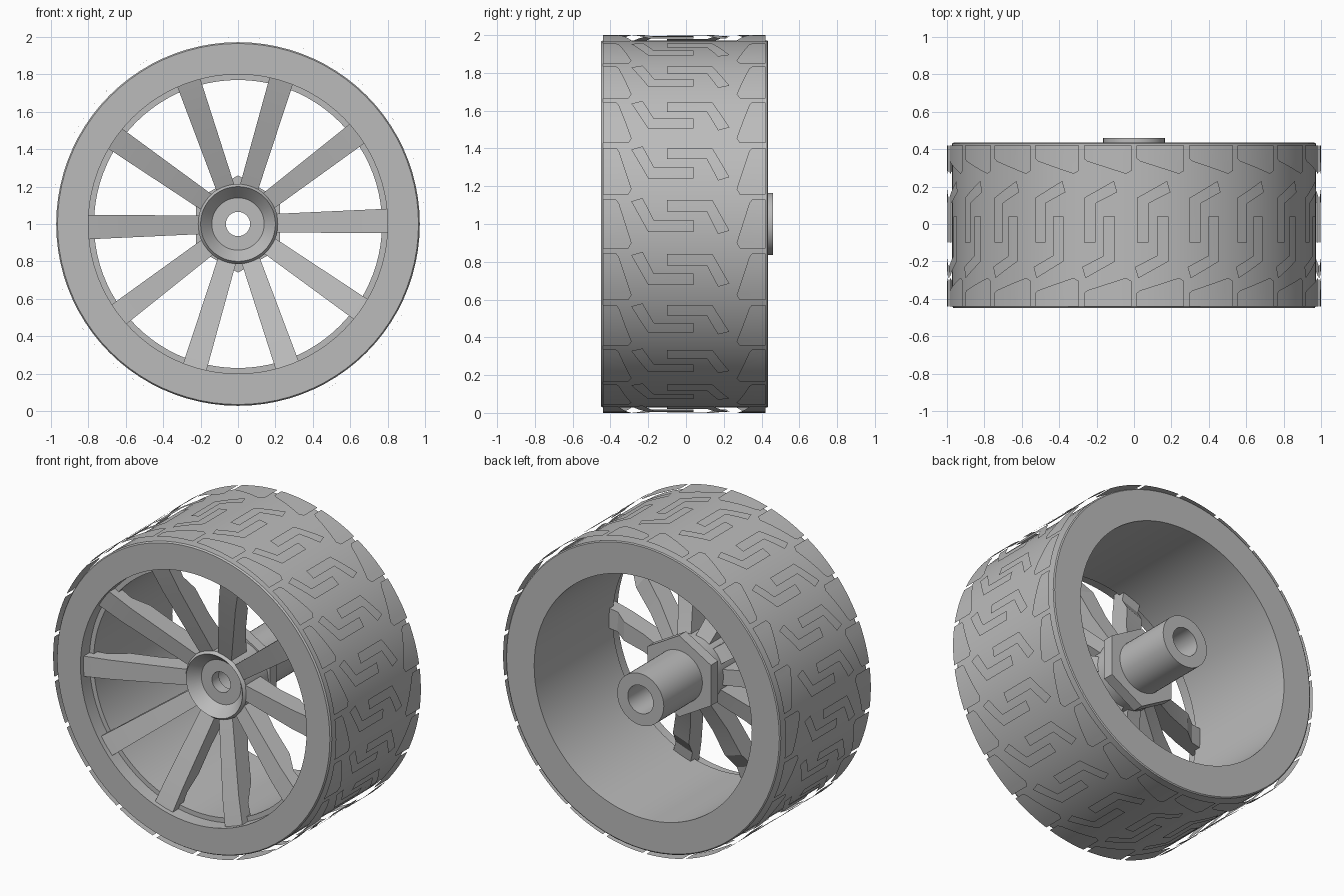
import bpy, bmesh, math
from mathutils import Matrix, Vector

cube = bpy.data.objects.get("Cube")
if cube:
    bpy.data.objects.remove(cube, do_unlink=True)

grey = bpy.data.materials.new("plain_grey")
grey.use_nodes = True
grey.diffuse_color = (0.5, 0.5, 0.5, 1)
grey.node_tree.nodes["Principled BSDF"].inputs["Base Color"].default_value = (0.5, 0.5, 0.5, 1)

AXLE = Vector((0, 0, 1))
TREADS = 22
SPOKES = 10


def finish(name, bm, recalc=True, angle=30):
    """Turn a bmesh built around the y axis into an object at axle height."""
    if recalc:
        bmesh.ops.recalc_face_normals(bm, faces=bm.faces)
    bmesh.ops.translate(bm, verts=bm.verts, vec=AXLE)
    mesh = bpy.data.meshes.new(name)
    bm.to_mesh(mesh)
    bm.free()
    mesh.materials.append(grey)
    obj = bpy.data.objects.new(name, mesh)
    bpy.context.collection.objects.link(obj)
    bpy.ops.object.select_all(action='DESELECT')
    obj.select_set(True)
    bpy.context.view_layer.objects.active = obj
    bpy.ops.object.shade_smooth_by_angle(angle=math.radians(angle))
    return obj


def lathe(name, profile, segs, turn=0.0):
    """Revolve a closed (radius, y) profile about the y axis."""
    bm = bmesh.new()
    rings = []
    for i in range(segs):
        a = turn + math.tau * i / segs
        rings.append([bm.verts.new((r * math.cos(a), y, r * math.sin(a))) for r, y in profile])
    n = len(profile)
    for i in range(segs):
        p, q = rings[i], rings[(i + 1) % segs]
        for j in range(n):
            k = (j + 1) % n
            bm.faces.new((p[j], p[k], q[k], q[j]))
    return finish(name, bm)


def repeat_around(bm, count):
    """Copy everything in the bmesh evenly about the y axis."""
    base = bm.verts[:] + bm.edges[:] + bm.faces[:]
    for i in range(1, count):
        new = bmesh.ops.duplicate(bm, geom=base)["geom"]
        verts = [g for g in new if isinstance(g, bmesh.types.BMVert)]
        bmesh.ops.rotate(bm, verts=verts, cent=(0, 0, 0),
                         matrix=Matrix.Rotation(math.tau * i / count, 3, 'Y'))


def tread(name, outline, chamfer):
    """Raise a (y, arc) outline with sloped sides, wrap it and repeat it."""
    bm = bmesh.new()
    face = bm.faces.new([bm.verts.new((y, u, 0)) for y, u in outline])
    face.normal_update()
    if face.normal.z < 0:
        face.normal_flip()
    bmesh.ops.inset_region(bm, faces=[face], thickness=chamfer, depth=0)
    for v in face.verts:
        v.co.z = 0.04
    # cut across the arc so the piece can follow the curve
    for i in range(-2, 4):
        bmesh.ops.bisect_plane(bm, geom=bm.verts[:] + bm.edges[:] + bm.faces[:],
                               plane_co=(0, i * 0.043 + 0.005, 0), plane_no=(0, 1, 0))
    for v in bm.verts:
        y, u, w = v.co
        r = 0.96 + w
        v.co = (r * math.cos(u), y, r * math.sin(u))
    repeat_around(bm, TREADS)
    return finish(name, bm, recalc=False, angle=20)


# Tyre body and rim barrel
lathe("tyre", [(0.855, -0.45), (0.965, -0.45), (0.972, -0.44), (0.972, 0.43),
               (0.965, 0.435), (0.855, 0.435)], 88)
lathe("rim", [(0.80, -0.45), (0.855, -0.45), (0.855, 0.435), (0.77, 0.435),
              (0.77, -0.36), (0.80, -0.36)], 88)

# Shoulder blocks on both edges
block = [(-0.44, -0.129), (-0.305, -0.129), (-0.288, -0.10), (-0.355, 0.11),
         (-0.37, 0.129), (-0.44, 0.129)]
tread("front_shoulder_blocks", block, 0.006)
tread("back_shoulder_blocks", [(-0.02 - y, u) for y, u in block], 0.006)

# Interlocking hooked bars in the middle of the tread
hook = [(-0.10, 0.127), (0.14, 0.127), (0.23, -0.035), (0.17, -0.053),
        (0.11, 0.065), (-0.10, 0.065)]
tread("back_hook_bars", hook, 0.012)
tread("front_hook_bars", [(-0.06 - y, 0.085 - u) for y, u in hook], 0.012)

# Hub with dished front, stepped bore and long rear sleeve
lathe("hub", [(0.065, -0.17), (0.14, -0.17), (0.20, -0.24), (0.215, -0.22), (0.215, 0.01),
              (0.165, 0.01), (0.165, 0.46), (0.09, 0.46), (0.09, -0.10), (0.065, -0.10)], 48)
lathe("hex_flange", [(0.16, 0.0), (0.26, 0.0), (0.26, 0.07), (0.16, 0.07)], 6, math.pi / 6)

# Spokes: a side profile given width, deeper near the hub
side = [(0.19, -0.215), (0.64, -0.375), (0.82, -0.425), (0.82, -0.33),
        (0.70, -0.31), (0.60, -0.23), (0.42, -0.17), (0.19, -0.06)]
bm = bmesh.new()
left, right = [[bm.verts.new((r, y, s * (0.045 + 0.025 * r))) for r, y in side] for s in (1, -1)]
bm.faces.new(left)
bm.faces.new(right[::-1])
for i in range(len(side)):
    j = (i + 1) % len(side)
    bm.faces.new((left[i], right[i], right[j], left[j]))
bmesh.ops.rotate(bm, verts=bm.verts, cent=(0, 0, 0), matrix=Matrix.Rotation(math.radians(-1.2), 3, 'Y'))
repeat_around(bm, SPOKES)
finish("spokes", bm, angle=20)
